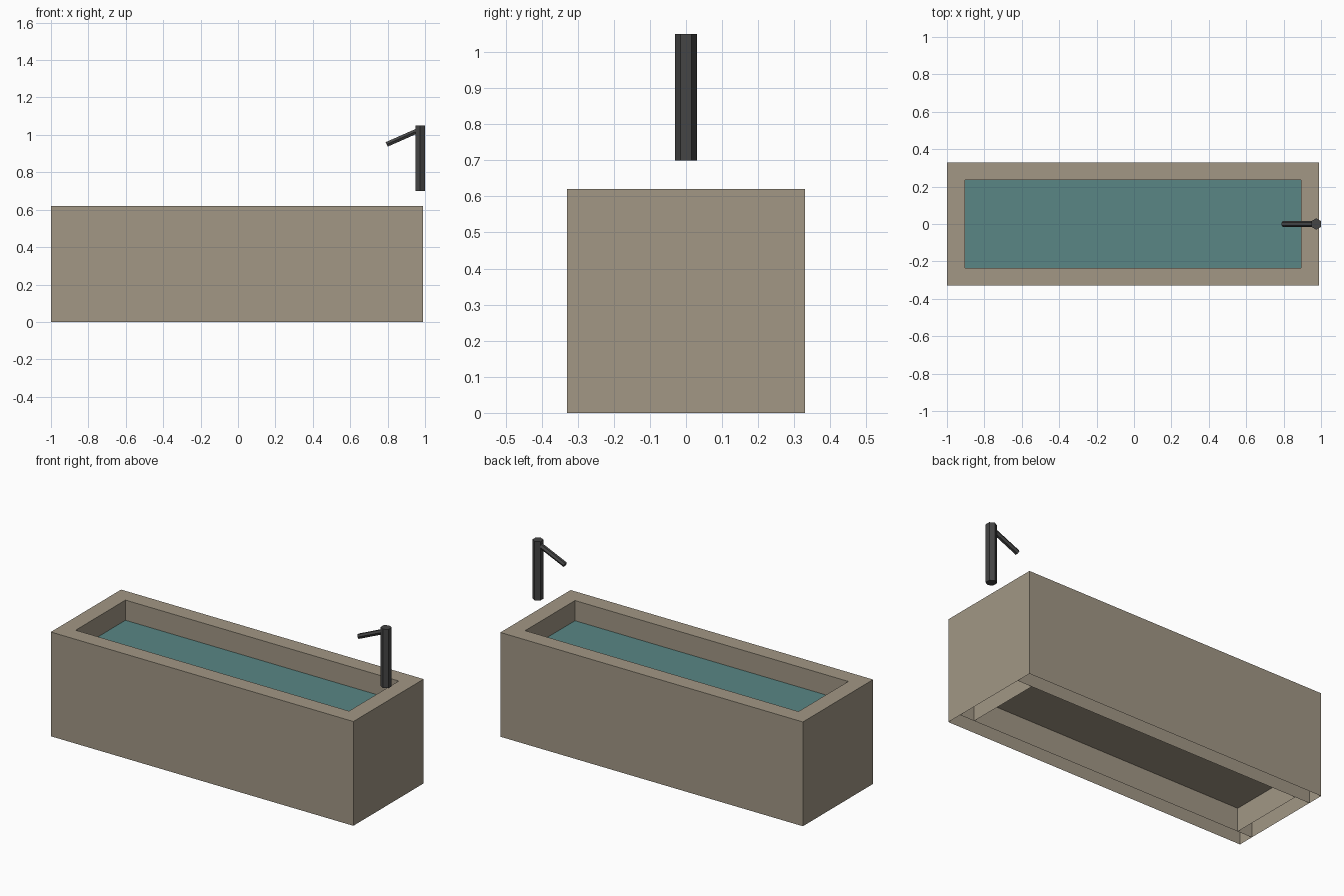
import bpy, bmesh, math
from mathutils import Matrix

if "Cube" in bpy.data.objects:
    bpy.data.objects.remove(bpy.data.objects["Cube"])


def material(name, rgb):
    m = bpy.data.materials.new(name)
    m.diffuse_color = (*rgb, 1)
    m.use_nodes = True
    m.node_tree.nodes["Principled BSDF"].inputs["Base Color"].default_value = m.diffuse_color
    return m


STONE = material("stone", (0.36, 0.31, 0.235))
WATER = material("water", (0.10, 0.24, 0.235))
METAL = material("dark_metal", (0.06, 0.06, 0.06))


def finish(name, bm, mat):
    mesh = bpy.data.meshes.new(name)
    bm.to_mesh(mesh)
    bm.free()
    mesh.materials.append(mat)
    obj = bpy.data.objects.new(name, mesh)
    bpy.context.collection.objects.link(obj)


def open_box(name, x0, x1, y0, y1, height):
    """Wall block standing on the ground, without an underside."""
    bm = bmesh.new()
    mat = (Matrix.Translation(((x0 + x1) / 2, (y0 + y1) / 2, height / 2))
           @ Matrix.Diagonal((x1 - x0, y1 - y0, height, 1)))
    bmesh.ops.create_cube(bm, size=1, matrix=mat)
    bm.normal_update()
    under = [f for f in bm.faces if f.normal.z < -0.5]
    bmesh.ops.delete(bm, geom=under, context='FACES')
    finish(name, bm, STONE)


def sheet(name, x0, x1, y0, y1, z, mat):
    bm = bmesh.new()
    bm.faces.new([bm.verts.new((x, y, z)) for x, y in
                  ((x0, y0), (x1, y0), (x1, y1), (x0, y1))])
    finish(name, bm, mat)


def hex_rod(name, start, end, radius):
    """Six-sided rod in the xz plane with corners pointing along y."""
    dx, dz = end[0] - start[0], end[1] - start[1]
    bm = bmesh.new()
    bmesh.ops.create_cone(
        bm, cap_ends=True, segments=6, radius1=radius, radius2=radius,
        depth=math.hypot(dx, dz),
        matrix=Matrix.Translation(((start[0] + end[0]) / 2, 0, (start[1] + end[1]) / 2))
        @ Matrix.Rotation(math.atan2(dx, dz), 4, 'Y'))
    finish(name, bm, METAL)


X0, X1, Y, T, H = -1.0, 0.99, 0.33, 0.096, 0.62
xi0, xi1, yi = X0 + T, X1 - T, Y - T

# Trough walls
open_box("front_wall", X0, X1, -Y, -yi, H)
open_box("back_wall", X0, X1, yi, Y, H)
open_box("left_wall", X0, xi0, -yi, yi, H)
open_box("right_wall", xi1, X1, -yi, yi, H)

# Trough floor and water surface
sheet("trough_floor", xi0, xi1, -yi, yi, 0.14, STONE)
sheet("water_surface", xi0, xi1, -yi, yi, 0.50, WATER)

# Tap post and sloping spout
hex_rod("tap_post", (0.974, 0.70), (0.974, 1.05), 0.03)
hex_rod("tap_spout", (0.974, 1.028), (0.795, 0.949), 0.015)
